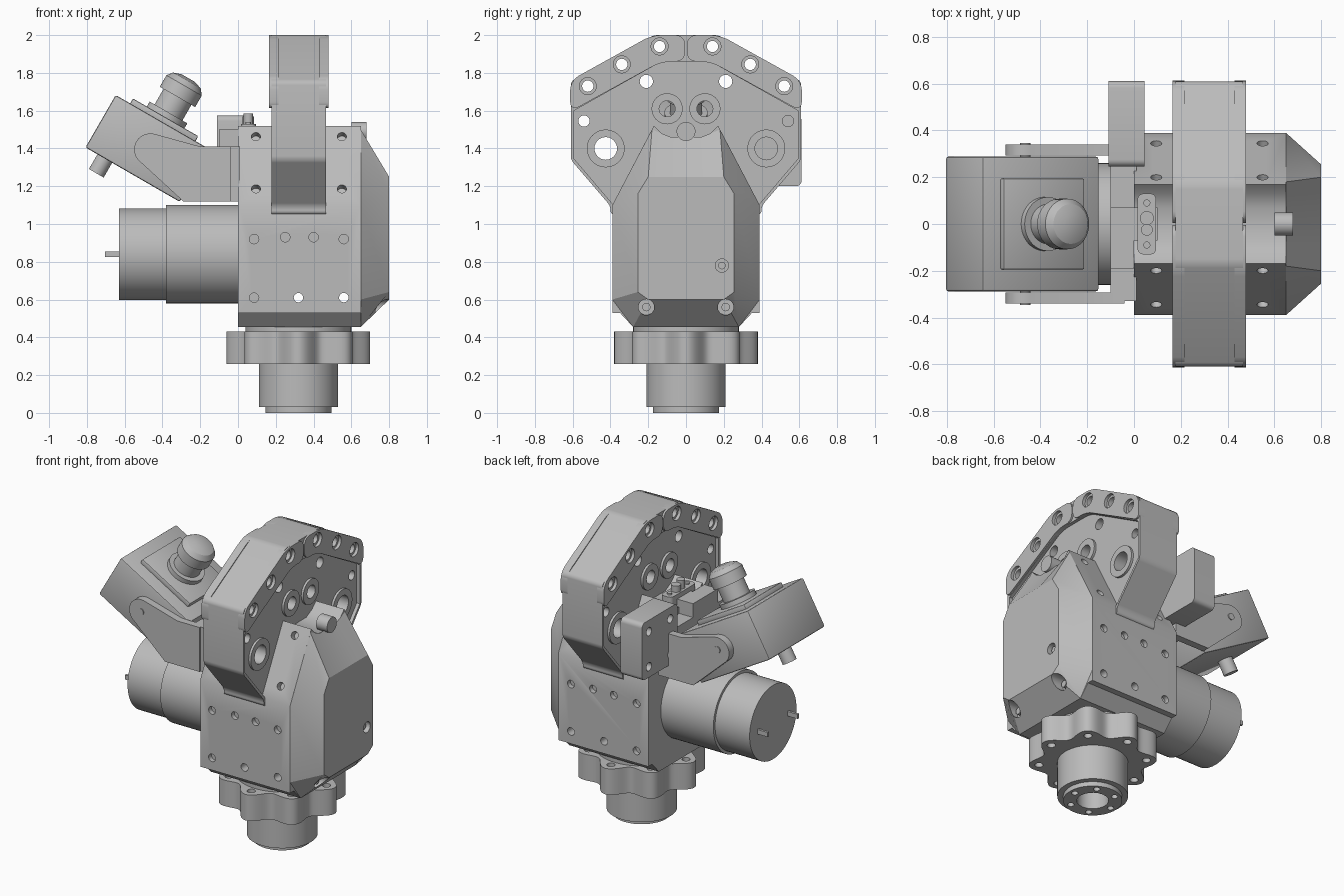
import bpy, bmesh
from math import sin, cos, pi, radians
from mathutils import Vector, Matrix

if "Cube" in bpy.data.objects:
    bpy.data.objects.remove(bpy.data.objects["Cube"])

grey = bpy.data.materials.new("machined grey")
grey.use_nodes = True
colour = (0.5, 0.5, 0.5, 1)
grey.diffuse_color = colour
grey.node_tree.nodes["Principled BSDF"].inputs["Base Color"].default_value = colour
parts = []


def finish(name, bm):
    bmesh.ops.recalc_face_normals(bm, faces=bm.faces)
    mesh = bpy.data.meshes.new(name)
    bm.to_mesh(mesh)
    bm.free()
    mesh.materials.append(grey)
    obj = bpy.data.objects.new(name, mesh)
    bpy.context.scene.collection.objects.link(obj)
    parts.append(obj)
    return obj


def place(axis, a, b, d):
    return {"x": (d, a, b), "y": (a, d, b), "z": (a, b, d)}[axis]


def prism(name, pts, axis, lo, hi, radius=0):
    """Extrude an outline along an axis, optionally rounding its corners."""
    bm = bmesh.new()
    ends = [[bm.verts.new(place(axis, a, b, d)) for a, b in pts] for d in (lo, hi)]
    n = len(pts)
    for loop in ends:
        bm.faces.new(loop)
    for i in range(n):
        j = (i + 1) % n
        bm.faces.new((ends[0][i], ends[0][j], ends[1][j], ends[1][i]))
    if radius:
        corners = [bm.edges.get((ends[0][i], ends[1][i])) for i in range(n)]
        bmesh.ops.bevel(bm, geom=corners, offset=radius, segments=5,
                        profile=0.5, affect="EDGES", clamp_overlap=True)
    return finish(name, bm)


def box(name, x, y, z, bevel=0):
    bm = bmesh.new()
    bmesh.ops.create_cube(bm, size=1)
    for v in bm.verts:
        v.co = [lo + (hi - lo) * (c + 0.5) for c, (lo, hi) in zip(v.co, (x, y, z))]
    if bevel:
        bmesh.ops.bevel(bm, geom=bm.edges[:], offset=bevel, segments=2, profile=0.5, affect="EDGES")
    return finish(name, bm)


def rods(name, specs, sides=40):
    """One object holding cylinders given as (start, end, radius[, end radius])."""
    bm = bmesh.new()
    for p, q, r, *r2 in specs:
        p, q = Vector(p), Vector(q)
        turn = (q - p).to_track_quat("Z", "Y").to_matrix().to_4x4()
        bmesh.ops.create_cone(bm, cap_ends=True, segments=sides, radius1=r,
                              radius2=r2[0] if r2 else r, depth=(q - p).length,
                              matrix=Matrix.Translation((p + q) / 2) @ turn)
    return finish(name, bm)


def drill(targets, cutter):
    """Subtract the cutter from each target and discard it."""
    parts.remove(cutter)
    for obj in targets:
        mod = obj.modifiers.new("cut", "BOOLEAN")
        mod.object, mod.solver, mod.use_self = cutter, "EXACT", True
        bpy.context.view_layer.update()
        result = obj.evaluated_get(bpy.context.evaluated_depsgraph_get())
        mesh = bpy.data.meshes.new_from_object(result)
        obj.modifiers.clear()
        obj.data = mesh
    bpy.data.objects.remove(cutter)


def mirrored(half):
    return half + [(-a, b) for a, b in reversed(half)]


# Base spigot, scalloped flange and neck
CX = 0.32
spigot = rods("base_spigot", [((CX, 0, 0.03), (CX, 0, 0.27), 0.21)], 64)
ring = rods("base_ring", [((CX, 0, 0), (CX, 0, 0.03), 0.175)], 64)
spokes = [(cos(k * pi / 3), sin(k * pi / 3)) for k in range(6)]
drill([spigot, ring], rods("base_holes", [((CX, 0, -0.1), (CX, 0, 0.12), 0.095)] + [
    ((CX + 0.138 * c, 0.138 * s, -0.1), (CX + 0.138 * c, 0.138 * s, 0.06), 0.02) for c, s in spokes], 20))
steps = 160
outline = []
for k in range(steps):
    t = 2 * pi * k / steps
    r = 0.342 + 0.038 * cos(8 * t)
    outline.append((CX + r * cos(t), r * sin(t)))
flange = prism("scalloped_flange", outline, "z", 0.26, 0.43)
lobes = [(CX + 0.32 * cos(k * pi / 4), 0.32 * sin(k * pi / 4)) for k in range(8)]
drill([flange], rods("flange_holes", [((x, y, 0.2), (x, y, 0.5), 0.025) for x, y in lobes], 20))
rods("neck", [((CX, 0, 0.42), (CX, 0, 0.48), 0.28)], 64)

# Main housing with sloping shoulders and a trough on top
half = [(0.28, 0.455), (0.35, 0.53), (0.39, 0.53), (0.39, 1.1), (0.17, 1.52), (0.13, 1.48), (0.07, 1.45)]
housing = prism("housing", mirrored(half), "x", 0, 0.65)
normal = Vector((0, 0.886, 0.464))
screws = [((x, -0.5, 0.61), (x, 0.5, 0.61), 0.025) for x in (0.32, 0.56)]
for side in (-1, 1):
    flip = Vector((1, side, 1))
    for x, z in ((0.085, 0.92), (0.25, 0.93), (0.4, 0.93), (0.56, 0.92), (0.085, 0.61)):
        screws.append(((x, side * 0.36, z), (x, side * 0.45, z), 0.025))
    for x in (0.095, 0.55):
        for y, z in ((0.345, 1.186), (0.2, 1.463)):
            p = Vector((x, y, z))
            screws.append(((p - normal * 0.04) * flip, (p + normal * 0.05) * flip, 0.024))
drill([housing], rods("housing_holes", screws, 20))

# Faceted side cover lofted from the housing to a smaller face
wide = mirrored([(0.28, 0.455), (0.39, 0.6), (0.39, 1.1), (0.18, 1.5), (0.08, 1.46)])
small = mirrored([(0.2, 0.6), (0.255, 0.64), (0.255, 1.16), (0.2, 1.25), (0.08, 1.25)])
bm = bmesh.new()
loops = [[bm.verts.new((x, y, z)) for y, z in pts] for x, pts in ((0.65, wide), (0.8, small))]
for loop in loops:
    bm.faces.new(loop)
for i in range(len(wide)):
    j = (i + 1) % len(wide)
    bm.faces.new((loops[0][i], loops[0][j], loops[1][j], loops[1][i]))
cover = finish("side_cover", bm)
drill([cover], rods("cover_holes", [((0.69, y, 0.56), (0.9, y, 0.56), 0.042) for y in (-0.21, 0.21)]
                    + [((0.76, 0.19, 0.78), (0.9, 0.19, 0.78), 0.035)], 24))
rods("cover_screws", [((0.66, y, 0.56), (0.72, y, 0.56), 0.022) for y in (-0.21, 0.21)]
     + [((0.74, 0.19, 0.78), (0.78, 0.19, 0.78), 0.02)], 20)
rods("cover_boss", [((0.6, 0, 1.49), (0.68, 0, 1.49), 0.05)])

# Large arched plate straddling the housing
arch = [(0.17, 2.0), (0.61, 1.755), (0.61, 1.34), (0.4, 1.095), (0.4, 1.05)]
core = prism("arch_core", mirrored(arch), "x", 0.178, 0.467, 0.02)
pocket = [(0.13, 1.86), (0.592, 1.6), (0.592, 1.345), (0.375, 1.09)]
for lo, hi in ((0.1, 0.2), (0.445, 0.6)):
    drill([core], prism("arch_pocket", mirrored(pocket), "x", lo, hi))
caps = []
lobe = [(0.004, 2.0), (0.18, 2.0), (0.613, 1.76), (0.613, 1.595), (0.13, 1.86), (0.004, 1.86)]
for side, word in ((1, "back"), (-1, "front")):
    for lo, hi, which in ((0.165, 0.215, "right"), (0.43, 0.478, "left")):
        pts = [(side * y, z) for y, z in lobe]
        caps.append(prism(f"arch_cap_{word}_{which}", pts, "x", lo, hi, 0.05))
bushes = rods("arch_bushes", [((0.185, y, z), (0.46, y, z), r) for s in (-1, 1)
                              for y, z, r in ((s * 0.1, 1.61, 0.082), (s * 0.425, 1.4, 0.1))])
bores = []
for s in (-1, 1):
    for y, z in ((0.14, 1.94), (0.34, 1.845), (0.52, 1.73)):
        y *= s
        bores += [((0, y, z), (0.7, y, z), 0.03), ((0, y, z), (0.185, y, z), 0.045),
                  ((0.458, y, z), (0.7, y, z), 0.045)]
    for y, z, r in ((0.21, 1.755, 0.035), (0.54, 1.545, 0.03), (0.1, 1.61, 0.042), (0.425, 1.4, 0.06)):
        bores.append(((0, s * y, z), (0.7, s * y, z), r))
drill([core, bushes] + caps, rods("arch_bores", bores, 24))

# Motor with two terminals
MZ = 0.84
rods("motor_gearbox", [((-0.38, 0, MZ), (0.02, 0, MZ), 0.26)], 64)
rods("motor_can", [((-0.63, 0, MZ), (-0.37, 0, MZ), 0.242)], 64)
for y in (-0.155, 0.155):
    box("motor_terminal", (-0.705, -0.62), (y - 0.008, y + 0.008), (MZ - 0.015, MZ + 0.015))

# Tilted camera, built level and then turned
first = len(parts)
box("camera_body", (-0.288, 0.288), (-0.288, 0.288), (-0.16, 0.16), 0.01)
box("camera_plate", (-0.2, 0.2), (-0.195, 0.195), (0.15, 0.19), 0.008)
rods("camera_lens", [((0, 0, 0.18), (0, 0, 0.22), 0.115), ((0, 0, 0.21), (0, 0, 0.33), 0.085),
                     ((0, 0, 0.315), (0, 0, 0.385), 0.108), ((0, 0, 0.385), (0, 0, 0.415), 0.108, 0.085),
                     ((0, 0, 0.415), (0, 0, 0.43), 0.085, 0.04)], 48)
rods("camera_plug", [((-0.17, 0, -0.25), (-0.17, 0, -0.15), 0.045)])
tilt = Matrix.Translation((-0.478, 0, 1.4)) @ Matrix.Rotation(radians(30), 4, "Y")
for obj in parts[first:]:
    obj.data.transform(tilt)

# Camera bracket with two arms and rounded tips
tip = [(-0.465 + 0.085 * cos(radians(a)), 1.395 + 0.085 * sin(radians(a))) for a in range(75, 236, 16)]
arm = tip + [(-0.29, 1.12), (-0.04, 1.12), (-0.04, 1.41), (-0.2, 1.41)]
for lo, hi, word in ((-0.34, -0.292, "front"), (0.292, 0.34, "back")):
    prism(f"bracket_arm_{word}", arm, "y", lo, hi)
rods("bracket_pivots", [((-0.465, s * 0.28, 1.4), (-0.465, s * 0.346, 1.4), 0.022) for s in (-1, 1)], 20)
box("bracket_back", (-0.1, -0.04), (-0.3, 0.3), (1.12, 1.41))
box("bracket_mount", (-0.05, 0.01), (-0.33, 0.26), (1.12, 1.41))
box("bracket_post", (-0.1, 0.0), (-0.19, -0.06), (1.35, 1.5))

# Side box behind the arch and connector on the housing
shell = [(0.245, 1.2), (0.612, 1.2), (0.612, 1.575), (0.245, 1.575)]
side_box = prism("side_box", shell, "x", -0.11, 0.045, 0.03)
drill([side_box], rods("side_box_holes", [((-0.2, y, z), (-0.07, y, z), 0.027)
                                          for y, z in ((0.32, 1.27), (0.54, 1.27), (0.32, 1.5), (0.54, 1.5))], 20))
box("connector_block", (-0.1, 0.1), (-0.07, 0.07), (1.4, 1.5))
pad = [(0.015, -0.13), (0.095, -0.13), (0.095, 0.13), (0.015, 0.13)]
prism("connector_pad", pad, "z", 1.42, 1.53, 0.025)
rods("connector_studs", [((0.055, y, 1.5), (0.055, y, top), r)
                         for y, top, r in ((-0.025, 1.585, 0.025), (0.025, 1.57, 0.03),
                                           (-0.09, 1.54, 0.015), (0.09, 1.54, 0.015))], 20)

# Smooth the round surfaces and keep corners sharp
bpy.ops.object.select_all(action="DESELECT")
for obj in parts:
    obj.select_set(True)
bpy.context.view_layer.objects.active = parts[0]
bpy.ops.object.shade_smooth_by_angle(angle=radians(30))
